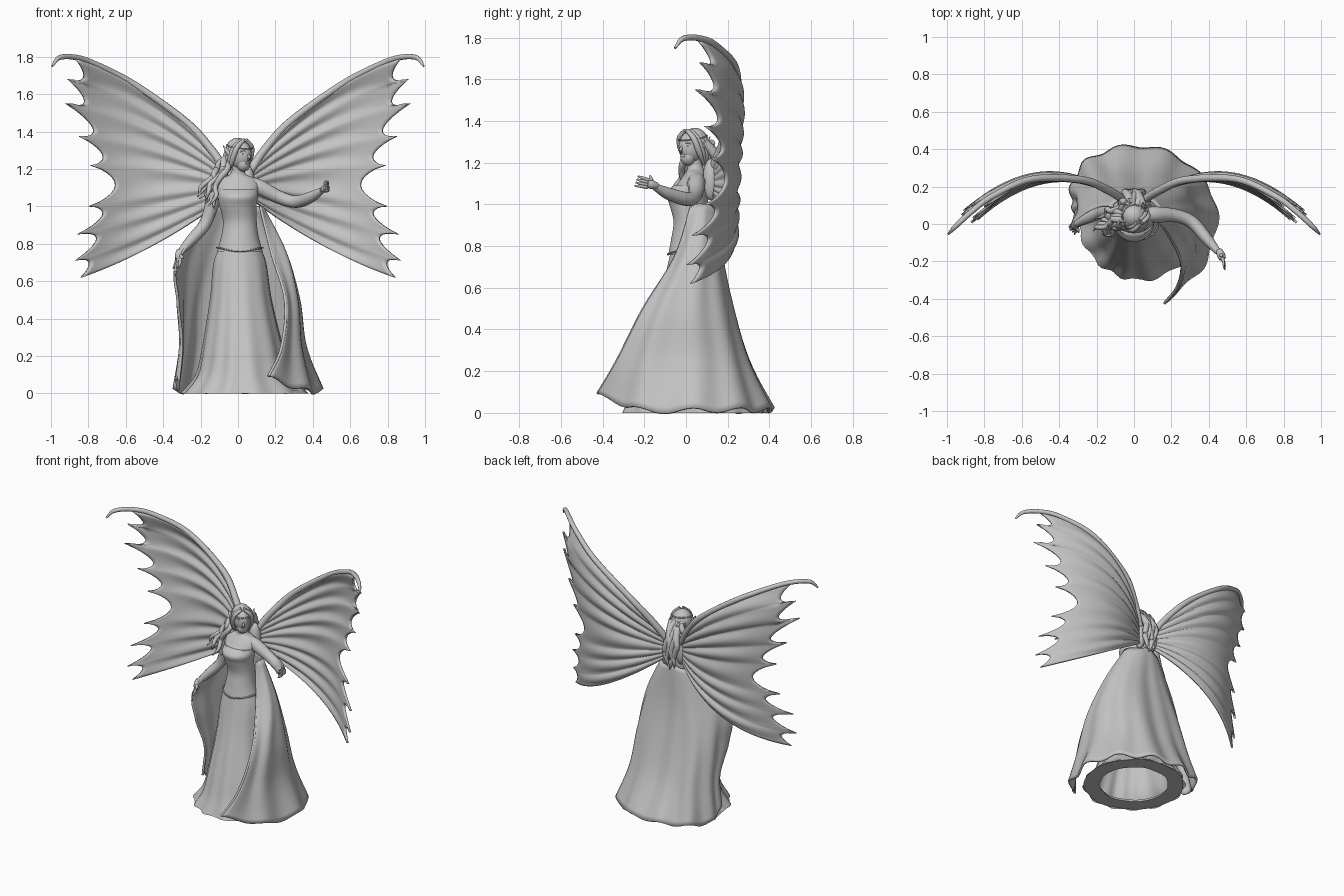
import bpy, bmesh, math
from mathutils import Vector, Matrix

if "Cube" in bpy.data.objects:
    bpy.data.objects.remove(bpy.data.objects["Cube"])

stone = bpy.data.materials.new("light grey")
stone.use_nodes = True
grey = (0.55, 0.55, 0.55, 1)
stone.diffuse_color = grey
stone.node_tree.nodes["Principled BSDF"].inputs["Base Color"].default_value = grey


def finish(name, bm, angle=50):
    bmesh.ops.recalc_face_normals(bm, faces=bm.faces)
    mesh = bpy.data.meshes.new(name)
    bm.to_mesh(mesh)
    bm.free()
    obj = bpy.data.objects.new(name, mesh)
    bpy.context.collection.objects.link(obj)
    mesh.materials.append(stone)
    bpy.ops.object.select_all(action="DESELECT")
    obj.select_set(True)
    bpy.context.view_layer.objects.active = obj
    bpy.ops.object.shade_smooth_by_angle(angle=math.radians(angle))
    return obj


def smooth(points, steps):
    """Smooth path through the given points."""
    pts = [Vector(p) for p in points]
    pts = [2 * pts[0] - pts[1]] + pts + [2 * pts[-1] - pts[-2]]
    out = []
    for a, b, c, d in zip(pts, pts[1:], pts[2:], pts[3:]):
        for k in range(steps):
            t = k / steps
            out.append(b + (c - a) * t / 2 + (2 * a - 5 * b + 4 * c - d) * t * t / 2
                       + (3 * b - a - 3 * c + d) * t ** 3 / 2)
    return out + [pts[-2]]


def loft(name, rings, closed=True, cap=False, thickness=0):
    bm = bmesh.new()
    rows = [[bm.verts.new(p) for p in ring] for ring in rings]
    n = len(rows[0])
    for low, high in zip(rows, rows[1:]):
        for i in range(n if closed else n - 1):
            j = (i + 1) % n
            bm.faces.new((low[i], low[j], high[j], high[i]))
    if cap:
        bm.faces.new(rows[0])
        bm.faces.new(rows[-1])
    obj = finish(name, bm)
    if thickness:
        solid = obj.modifiers.new("thickness", "SOLIDIFY")
        solid.thickness = thickness
        solid.offset = 0
    return obj


def tube(name, points, radii, steps=6, sides=10):
    path = smooth(points, steps)
    sizes = smooth([(r, 0, 0) for r in radii], steps)
    rings = []
    for i, p in enumerate(path):
        along = path[min(i + 1, len(path) - 1)] - path[max(i - 1, 0)]
        turn = along.to_track_quat("Z", "Y")
        rings.append([p + turn @ Vector((math.cos(a), math.sin(a), 0)) * max(sizes[i].x, 0.001)
                      for a in (math.tau * k / sides for k in range(sides))])
    return loft(name, rings, cap=True)


def ellipsoid(name, centre, radii, turn=Matrix.Identity(4)):
    bm = bmesh.new()
    place = Matrix.Translation(centre) @ turn @ Matrix.Diagonal((*radii, 1))
    bmesh.ops.create_uvsphere(bm, u_segments=24, v_segments=16, radius=1, matrix=place)
    return finish(name, bm)


def body(name, sections, folds=0, depth=0, cap=False):
    """Stack of ellipses: height with centre, then the two radii."""
    centres = smooth([s[:3] for s in sections], 6)
    sizes = smooth([(s[3], s[4], 0) for s in sections], 6)
    rings = []
    for i, (c, s) in enumerate(zip(centres, sizes)):
        ring = []
        for k in range(96):
            a = math.tau * k / 96
            r = 1 + depth * i / len(centres) * math.sin(folds * a + math.sin(a * 3))
            ring.append((c.x + s.x * r * math.cos(a), c.y + s.y * r * math.sin(a), c.z))
        rings.append(ring)
    return loft(name, rings, cap=cap)


# Torso, bodice and gown
body("torso", [(0.01, 0.02, 0.9, 0.08, 0.07), (0, 0.02, 1.06, 0.1, 0.075),
               (0, 0.035, 1.11, 0.112, 0.068), (0, 0.045, 1.15, 0.09, 0.05),
               (0, 0.045, 1.175, 0.04, 0.038), (0.005, 0.035, 1.24, 0.032, 0.034)], cap=True)
body("bodice", [(0.01, 0.02, 0.76, 0.122, 0.105), (0.01, 0.02, 0.84, 0.1, 0.09),
                (0.01, 0.02, 0.92, 0.09, 0.08), (0, 0.012, 1.0, 0.099, 0.092),
                (0, 0.008, 1.05, 0.107, 0.103), (0, 0.025, 1.09, 0.108, 0.086)], cap=True)
body("gown", [(0.01, 0.02, 0.8, 0.1, 0.088), (0.01, 0.03, 0.7, 0.14, 0.12),
              (0.015, 0.03, 0.5, 0.165, 0.17), (0.025, 0.03, 0.25, 0.215, 0.245),
              (0.03, 0.04, 0.1, 0.255, 0.3), (0.035, 0.045, 0.0, 0.335, 0.345)], folds=13, depth=0.03)
waist = [(0.01 + 0.123 * math.cos(a), 0.02 + 0.107 * math.sin(a),
          0.78 - 0.02 * max(0, -math.sin(a)) ** 3) for a in (math.tau * k / 24 for k in range(25))]
tube("bodice_hem", waist, [0.005] * 25, 1, 6)

# Flat ring under the gown
ring_profile = [(0.335, 0), (0.32, 0.015), (0.24, 0.02), (0.23, 0), (0.335, 0)]
loft("base_ring", [[(0.04 + r * math.cos(a), 0.045 + r * (1 + 0.02 * math.sin(7 * a)) * math.sin(a), z)
                    for a in (math.tau * k / 64 for k in range(64))] for r, z in ring_profile])

# Open overskirt: hanging edges from the right hand, round the back, to the left front
hanging = [
    [(-.11, .08, 1), (-.32, -.02, .71), (-.32, -.01, .5), (-.3, .06, .28), (-.32, .06, .06)],
    [(-.11, .11, 1), (-.26, .08, .75), (-.29, .12, .5), (-.3, .16, .25), (-.33, .18, 0)],
    [(-.06, .14, 1), (-.13, .16, .75), (-.18, .21, .5), (-.2, .28, .25), (-.24, .35, 0)],
    [(0, .15, 1.02), (0, .17, .75), (0, .22, .5), (0, .29, .25), (0, .41, 0)],
    [(.07, .14, 1), (.15, .16, .75), (.2, .2, .5), (.22, .26, .25), (.27, .34, 0)],
    [(.12, .1, 1), (.24, .09, .75), (.31, .08, .5), (.34, .1, .25), (.43, .1, 0)],
    [(.13, .07, 1), (.25, 0, .75), (.31, -.1, .5), (.33, -.17, .25), (.38, -.21, 0)],
    [(.12, .03, 1), (.18, -.05, .75), (.25, -.2, .5), (.23, -.32, .25), (.16, -.41, .07)],
]
lines = [smooth(line, 8) for line in hanging]
rows = []
for i, row in enumerate(zip(*lines)):
    fall = i / len(lines[0])
    cloth = []
    for k, p in enumerate(smooth(row, 10)):
        out = Vector((p.x - 0.03, p.y - 0.04, 0)).normalized()
        ripple = math.sin(k * 0.75) + 0.5 * math.sin(k * 0.33 + fall * 4)
        lift = 0.015 * fall ** 6 * (1 + math.sin(k * 0.75))
        cloth.append(p + out * 0.011 * fall * ripple + Vector((0, 0, lift)))
    rows.append(cloth)
loft("overskirt", rows, closed=False, thickness=0.014)
tube("overskirt_left_trim", [r[-1] for r in rows], [0.008] * len(rows), 1, 8)
tube("overskirt_right_trim", [r[0] for r in rows], [0.008] * len(rows), 1, 8)


# Wings: ribs run out to the tips, with rounded notches between them
def sweep(x):
    return 0.255 - 0.94 * (x - 0.42) ** 2


tips = [(.87, 1.79), (.91, 1.68), (.92, 1.55), (.85, 1.375), (.79, 1.22),
        (.8, 1.0), (.86, .85), (.87, .71), (.84, .62)]
notches = [.08, .11, .12, .1, .14, .11, .12, .07]
GAP, REACH = 10, 28
rim = []
for a, b, depth in zip(tips, tips[1:], notches):
    a, b = Vector(a), Vector(b)
    inward = (Vector((0.05, 1.13)) - (a + b) / 2).normalized()
    for k in range(GAP):
        t = k / GAP
        rim.append(a.lerp(b, t) + inward * depth * math.sin(math.pi * t) ** 0.75)
rim.append(Vector(tips[-1]))
top_edge = [(.06, 1.18), (.14, 1.3), (.28, 1.455), (.55, 1.65), (.76, 1.76),
            (.87, 1.797), (.955, 1.795), (.993, 1.75)]
for side, label in ((1, "left"), (-1, "right")):
    columns = []
    for j, end in enumerate(rim):
        v = j / (len(rim) - 1)
        root = Vector((0.05, 1.2)).lerp(Vector((0.07, 1.04)), v)
        crease = math.sin(math.pi * j / GAP) ** 2
        column = []
        for i in range(REACH + 1):
            s = i / REACH
            p = root.lerp(end, s)
            p.y += 4 * s * (1 - s) * (0.09 - 0.13 * v)
            hollow = crease * (0.004 + 0.013 * math.sin(math.pi * s))
            lean = 0.1 * s * (p.y - 1.2) * min(1, v * 8)  # upper tips sit further back
            column.append((side * p.x, sweep(p.x) + hollow + lean - 0.008, p.y))
        columns.append(column)
    loft(label + "_wing", columns, closed=False, thickness=0.014)
    tube(label + "_wing_leading_edge", [(side * x, sweep(x), z) for x, z in top_edge],
         [.022, .022, .02, .018, .016, .015, .013, .006])
    ellipsoid(label + "_wing_root", (side * 0.05, 0.12, 1.12), (0.04, 0.04, 0.1))


# Arms and hands
def hand(label, palm, direction, spread):
    palm, direction, spread = Vector(palm), Vector(direction).normalized(), Vector(spread).normalized()
    tube(label + "_palm", [palm - direction * 0.03, palm, palm + direction * 0.025], [.016, .022, .018])
    curl = direction.cross(spread) * 0.012
    for k in range(4):
        base = palm + direction * 0.015 + spread * 0.011 * (k - 1.5)
        tip = base + direction * 0.062 + spread * 0.005 * (k - 1.5) + curl
        tube(label + "_finger", [base, (base + tip) / 2 - curl * 0.3, tip], [.009, .008, .004], 4, 8)
    thumb = palm + spread * 0.04 + direction * 0.025
    tube(label + "_thumb", [palm, (palm + thumb) / 2 + spread * 0.006, thumb], [.011, .01, .004], 4, 8)


tube("left_arm", [(.07, .05, 1.12), (.12, .05, 1.1), (.22, .045, 1.05), (.31, .01, 1.025),
                  (.39, -.08, 1.05), (.45, -.15, 1.085)], [.04, .043, .036, .034, .03, .017])
tube("right_arm", [(-.07, .05, 1.12), (-.115, .05, 1.09), (-.145, .06, .99), (-.18, .06, .9),
                   (-.25, .03, .82), (-.31, .0, .755)], [.04, .042, .036, .033, .029, .017])
hand("left", (.465, -.165, 1.095), (.25, -.6, .15), (-.1, .3, .9))
hand("right", (-.315, -.005, .74), (-.1, -.3, -.9), (.5, -.7, .1))

# Head, turned toward the model's left
turn = Matrix.Rotation(math.radians(42), 4, "Z")
centre = Vector((0.01, 0.03, 1.27))


def on_head(x, y, z):
    return centre + turn @ Vector((x, y, z))


ellipsoid("head", on_head(0, -0.005, 0.005), (0.055, 0.066, 0.078), turn)
ellipsoid("jaw", on_head(0, -0.028, -0.042), (0.038, 0.036, 0.042), turn)
tube("nose", [on_head(0, -0.063, 0.012), on_head(0, -0.077, -0.012), on_head(0, -0.064, -0.02)],
     [.005, .008, .006], 4, 8)
ellipsoid("lips", on_head(0, -0.061, -0.038), (0.015, 0.006, 0.006), turn)
for side in (-1, 1):
    ellipsoid("eye", on_head(side * 0.023, -0.057, 0.008), (0.011, 0.006, 0.006), turn)
    tube("brow", [on_head(side * x, y, z) for x, y, z in
                  ((0.01, -0.063, 0.02), (0.025, -0.058, 0.027), (0.04, -0.046, 0.02))], [.004, .005, .003])
    tube("ear", [on_head(side * x, y, z) for x, y, z in
                 ((0.05, 0.0, -0.012), (0.066, 0.014, 0.014), (0.085, 0.04, 0.055))], [.014, .014, .002])

# Hair: cap, side strands, loose curls and a long tail
ellipsoid("hair_cap", on_head(0, 0.018, 0.02), (0.066, 0.068, 0.077), turn)
band = [on_head(0.065 * math.cos(a), 0.004 + 0.071 * math.sin(a), 0.05 + 0.012 * math.sin(a))
        for a in (math.tau * k / 20 for k in range(21))]
tube("circlet", band, [0.004] * 21, 1, 6)
for side in (-1, 1):
    for k in range(4):
        tube("side_strand", [on_head(side * 0.008, -0.04 + 0.02 * k, 0.085),
                             on_head(side * 0.052, -0.036 + 0.022 * k, 0.045),
                             on_head(side * 0.062, -0.01 + 0.02 * k, -0.02),
                             on_head(side * 0.05, 0.03 + 0.01 * k, -0.08)], [.01, .014, .014, .006])
for k in range(9):
    f = k / 8
    wave = [0.015 * math.sin(2.1 * i + k * 1.7) for i in range(7)]
    path = [(-0.03 - 0.03 * i * (0.55 + 0.5 * f) + wave[i], 0.075 - 0.014 * i + 0.05 * math.sin(k * 2.3) + wave[-i - 1],
             1.3 - (0.052 - 0.012 * f) * i) for i in range(7)]
    tube("curl", path, [.016, .018, .018, .016, .014, .012, .003], 5, 8)
for k in range(5):
    x = 0.018 * (k - 2)
    path = [(x + 0.012 * math.sin(i * 1.6 + k * 2), 0.09 + 0.08 * math.sin(min(i, 3) / 3 * math.pi / 2),
             1.3 - i * (0.046 + 0.003 * (k % 3))) for i in range(7)]
    tube("back_tail", path, [.02, .024, .022, .02, .018, .014, .003], 5, 8)
